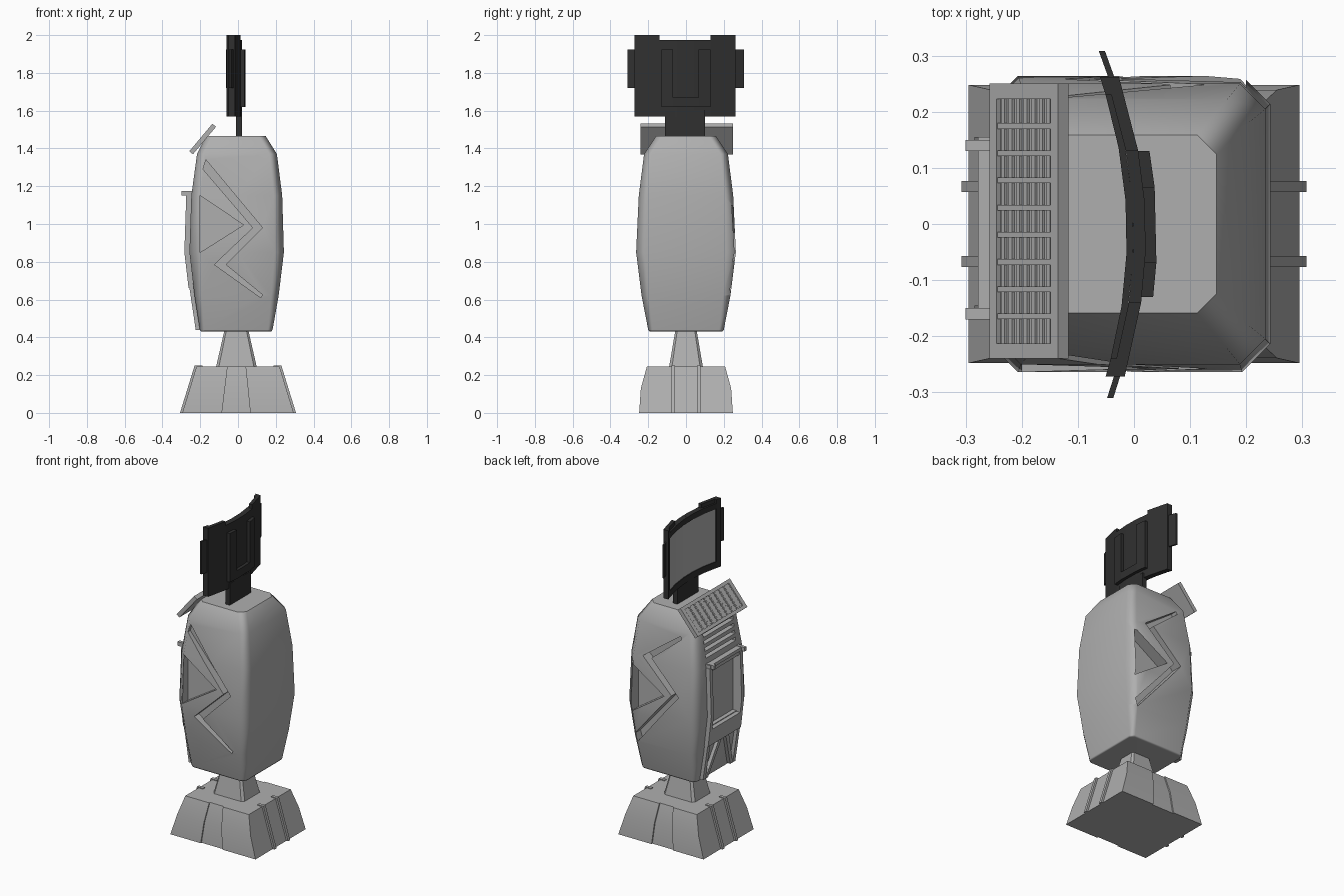
import bpy, bmesh, math
from mathutils import Matrix

if "Cube" in bpy.data.objects:
    bpy.data.objects.remove(bpy.data.objects["Cube"])


def material(name, v):
    m = bpy.data.materials.new(name)
    m.diffuse_color = (v, v, v, 1)
    m.use_nodes = True
    m.node_tree.nodes["Principled BSDF"].inputs["Base Color"].default_value = m.diffuse_color
    return m


dark = material("dark_plastic", .03)
grey = material("grey_metal", .43)


def finish(name, bm, mat=grey):
    bmesh.ops.recalc_face_normals(bm, faces=bm.faces)
    me = bpy.data.meshes.new(name)
    bm.to_mesh(me)
    bm.free()
    ob = bpy.data.objects.new(name, me)
    bpy.context.collection.objects.link(ob)
    me.materials.append(mat)
    return ob


def smooth(ob, degrees):
    """Smooth shading with sharp edges kept, weighted by face area."""
    bm = bmesh.new()
    bm.from_mesh(ob.data)
    for f in bm.faces:
        f.smooth = True
    for e in bm.edges:
        e.smooth = len(e.link_faces) == 2 and e.calc_face_angle(0) < math.radians(degrees)
    bm.to_mesh(ob.data)
    bm.free()
    ob.modifiers.new("normals", 'WEIGHTED_NORMAL').keep_sharp = True


def loft(bm, rings):
    vs = [[bm.verts.new(p) for p in r] for r in rings]
    n = len(vs[0])
    for a, b in zip(vs, vs[1:]):
        for i in range(n):
            j = (i + 1) % n
            bm.faces.new((a[i], a[j], b[j], b[i]))
    bm.faces.new(vs[0][::-1])
    bm.faces.new(vs[-1])


def rect(x0, x1, y0, y1, z):
    return [(x0, y0, z), (x1, y0, z), (x1, y1, z), (x0, y1, z)]


def box(bm, x0, x1, y0, y1, z0, z1):
    loft(bm, [rect(x0, x1, y0, y1, z0), rect(x0, x1, y0, y1, z1)])


def octagon(x0, x1, w, c, z):
    return [(x0 + c, -w, z), (x1 - c, -w, z), (x1, -w + c, z), (x1, w - c, z),
            (x1 - c, w, z), (x0 + c, w, z), (x0, w - c, z), (x0, -w + c, z)]


# Base with a shallow channel in both sides, and rails
bm = bmesh.new()
rings = []
for x, y, a, b, z in [(.295, .248, -.085, .065, 0), (.255, .239, -.069, .052, .13),
                      (.22, .207, -.055, .04, .245)]:
    d = y - .008
    rings.append([(px, py, z) for px, py in
                  [(-x, -y), (a, -y), (a, -d), (b, -d), (b, -y), (x, -y),
                   (x, y), (b, y), (b, d), (a, d), (a, y), (-x, y)]])
loft(bm, rings)
smooth(finish("base", bm), 30)
bm = bmesh.new()
for s in (-1, 1):
    for y in (-.067, .067):
        loft(bm, [rect(*sorted((s * (x - .03), s * (x + .012))), y - .01, y + .01, z)
                  for x, z in [(.295, 0), (.218, .25)]])
finish("base_rails", bm)

# Neck
bm = bmesh.new()
loft(bm, [octagon(-.117, .1, .09, .015, .24), octagon(-.07, .053, .055, .01, .445)])
finish("neck", bm)

# Bulging body: z, x min, x max, half depth, corner chamfer
SECT = [(.43, -.195, .175, .19, .02), (.44, -.202, .183, .2, .025),
        (.62, -.23, .215, .235, .04), (.85, -.257, .243, .264, .05),
        (1.15, -.247, .234, .25, .045), (1.37, -.217, .206, .222, .04),
        (1.465, -.17, .147, .159, .035)]
bm = bmesh.new()
loft(bm, [octagon(a, b, w, c, z) for z, a, b, w, c in SECT])
body = finish("body", bm)

# Recessed zigzag and triangle on both sides (point-mirrored), service bay, louvre slots
ZIG = [(-.17, 1.34), (.13, .98), (-.065, .785), (.13, .625), (.12, .61),
       (-.125, .785), (.08, .98), (-.185, 1.29)]
TRI = [(-.2, 1.15), (.03, .995), (-.2, .85)]
bm = bmesh.new()
for s, floor in ((-1, .208), (1, .185)):
    for shape in (ZIG, TRI):
        pts = [(-s * x, .975 - s * (z - .975)) for x, z in shape]
        loft(bm, [[(x, s * y, z) for x, z in pts] for y in (floor, .4)])
box(bm, -.4, -.222, -.147, .132, .77, 1.14)
for i in range(4):
    z = 1.205 + i * .042
    box(bm, -.4, -.212 + i * .007, -.15, .145, z, z + .02)
cutter = finish("recess_cutter", bm)
mod = body.modifiers.new("recesses", 'BOOLEAN')
mod.object = cutter
mod.solver = 'EXACT'
bpy.context.view_layer.objects.active = body
bpy.ops.object.modifier_apply(modifier=mod.name)
bpy.data.objects.remove(cutter)
smooth(body, 48)


def face_x(z):
    for p, q in zip(SECT, SECT[1:]):
        if z <= q[0]:
            return p[1] + (q[1] - p[1]) * (z - p[0]) / (q[0] - p[0])


def strip(bm, pts, t=.027):
    """Strip lying on the -x face; pts are (z, y0, y1)."""
    loft(bm, [rect(face_x(z) - t, face_x(z) + .015, y0, y1, z) for z, y0, y1 in pts])


# Service bay frame and lower legs
bm = bmesh.new()
for a, b in ((-.17, -.145), (.13, .155)):
    strip(bm, [(z, a, b) for z in (.66, .85, 1.15)])
strip(bm, [(.66, -.145, .13), (.765, -.145, .13)])
strip(bm, [(1.125, -.145, .13), (1.15, -.145, .13)], .02)
for s in (-1, 1):
    for lo, hi in (((.135, .16), (.135, .16)), ((.11, .135), (.02, .05))):
        strip(bm, [(z, *sorted((s * y0 - .008, s * y1 - .008)))
                   for z, (y0, y1) in ((.44, lo), (.66, hi))], .022)
finish("service_bay_frame", bm)
bm = bmesh.new()
for y in (-.16, .14):
    box(bm, -.3, -.24, y - .01, y + .01, 1.15, 1.175)
box(bm, -.278, -.235, -.17, .155, 1.152, 1.172)
finish("bay_top_ledge", bm)

# Tilted grille panel
bm = bmesh.new()
L, W = .095, .245
box(bm, -L, L, -W, W, -.0125, .003)
for s in (-1, 1):
    box(bm, *sorted((s * .075, s * L)), -W, W, 0, .0125)
    box(bm, -.075, .075, *sorted((s * .218, s * W)), 0, .0125)
for i in range(1, 9):
    y = -.218 + i * .436 / 9
    box(bm, -.075, .075, y - .005, y + .005, 0, .011)
for i in range(7):
    x = -.063 + i * .021
    box(bm, x - .005, x + .005, -.218, .218, 0, .0085)
bmesh.ops.transform(bm, verts=bm.verts, matrix=Matrix.Translation((-.187, .005, 1.45))
                    @ Matrix.Rotation(math.radians(-50), 4, 'Y'))
finish("grille_panel", bm)


# Curved display head
def slab(bm, y0, y1, z0, z1, a, b):
    n = max(1, round((y1 - y0) / .09))
    rings = []
    for i in range(n + 1):
        y = y0 + (y1 - y0) * i / n
        x = -.001 - .6 * y * y - .025 * y
        rings.append([(x + a, y, z0), (x + b, y, z0), (x + b, y, z1), (x + a, y, z1)])
    loft(bm, rings)


bm = bmesh.new()
box(bm, -.01, .02, -.11, .1, 1.46, 1.6)
finish("display_post", bm, dark)

bm = bmesh.new()
slab(bm, -.14, .13, 1.57, 1.975, 0, .022)
for a, b, c, d in ((-.272, -.14, -.272, -.24), (.13, .262, .23, .262)):
    slab(bm, a, b, 1.57, 2.0, 0, .022)
    slab(bm, c, d, 1.57, 2.0, -.012, 0)
slab(bm, -.24, .23, 1.57, 1.61, -.012, 0)
slab(bm, -.24, .23, 1.94, 1.975, -.012, 0)
finish("display_shell", bm, dark)

bm = bmesh.new()
slab(bm, -.24, .23, 1.61, 1.94, -.007, 0)
finish("display_screen", bm)

bm = bmesh.new()
slab(bm, -.31, -.26, 1.72, 1.925, .003, .014)
slab(bm, .25, .308, 1.72, 1.925, .003, .014)
finish("display_side_tabs", bm, dark)

# U-shaped plate on the display's back
bm = bmesh.new()
slab(bm, -.13, -.068, 1.62, 1.925, .02, .042)
slab(bm, .065, .13, 1.62, 1.925, .02, .042)
slab(bm, -.068, .065, 1.62, 1.67, .02, .042)
finish("display_back_plate", bm, dark)
